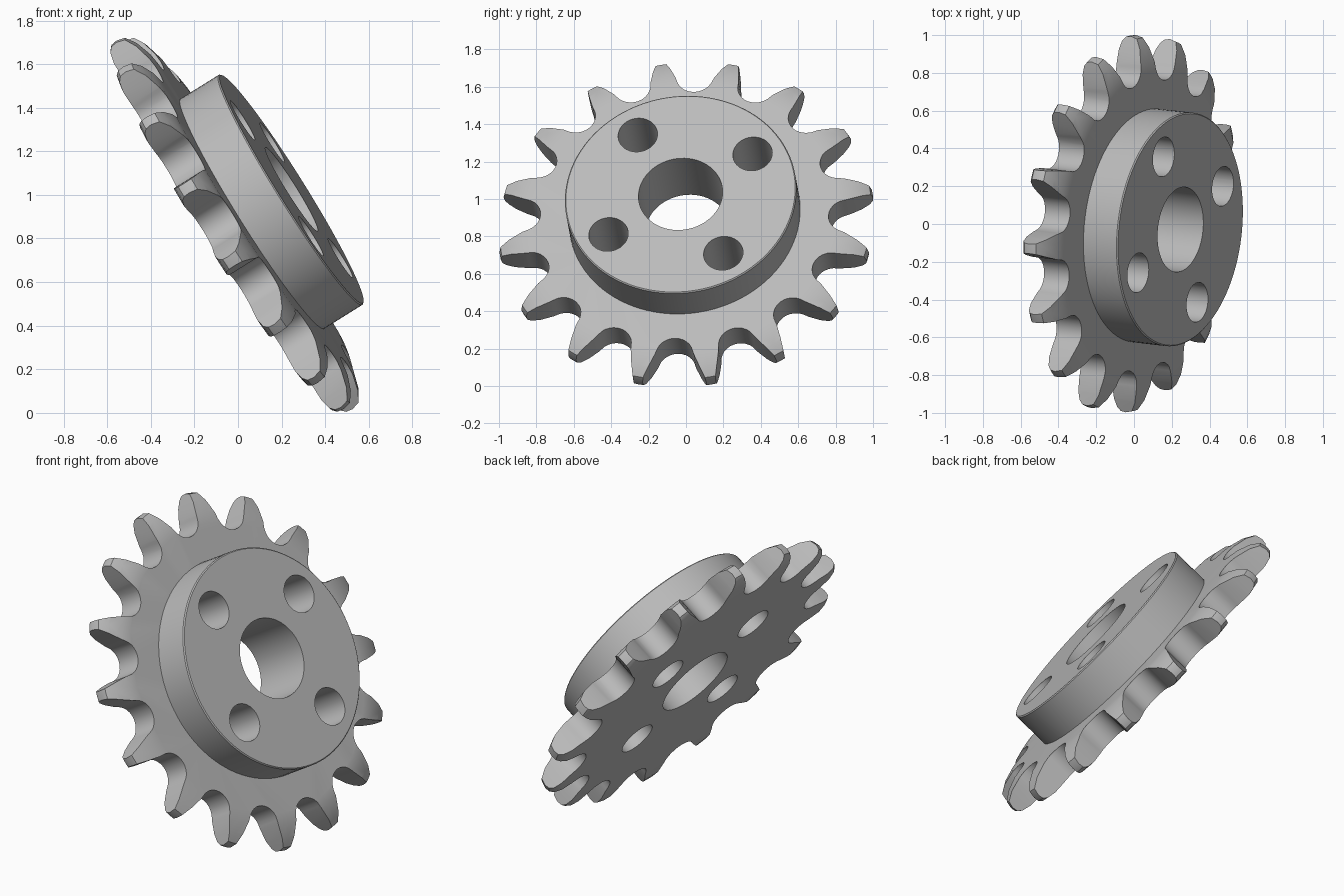
import bpy, bmesh, math
from mathutils import Matrix, Vector

if "Cube" in bpy.data.objects:
    bpy.data.objects.remove(bpy.data.objects["Cube"], do_unlink=True)

TEETH = 16
PITCH = math.tau / TEETH

# Tilted frame: local z is the wheel axis, local x points up the wheel face
tilt = math.radians(32)
axis = Vector((math.cos(tilt), -0.1, math.sin(tilt))).normalized()
up = Vector((-math.sin(tilt), 0, math.cos(tilt)))
frame = Matrix((up, axis.cross(up), axis)).transposed().to_4x4()
frame.translation = up * 0.74 + Vector((0, 0.046, 0))

steel = bpy.data.materials.new("grey_steel")
steel.use_nodes = True
grey = (0.5, 0.5, 0.5, 1)
steel.diffuse_color = grey
steel.node_tree.nodes["Principled BSDF"].inputs["Base Color"].default_value = grey


def loft(name, loops):
    """Closed solid through matching loops of points, bottom to top."""
    bm = bmesh.new()
    rings = [[bm.verts.new(p) for p in loop] for loop in loops]
    count = len(rings[0])
    for low, high in zip(rings, rings[1:]):
        for i in range(count):
            j = (i + 1) % count
            bm.faces.new((low[i], low[j], high[j], high[i]))
    bm.faces.new(rings[0][::-1])
    bm.faces.new(rings[-1])
    mesh = bpy.data.meshes.new(name)
    bm.to_mesh(mesh)
    bm.free()
    mesh.materials.append(steel)
    obj = bpy.data.objects.new(name, mesh)
    bpy.context.collection.objects.link(obj)
    obj.matrix_world = frame
    return obj


def lathe(name, profile, sides, cx=0, cy=0):
    """Round solid from (radius, height) points."""
    angles = [math.tau * i / sides for i in range(sides)]
    return loft(name, [[(cx + r * math.cos(a), cy + r * math.sin(a), z)
                        for a in angles] for r, z in profile])


def combine(obj, tool, operation):
    mod = obj.modifiers.new(operation.lower(), 'BOOLEAN')
    mod.operation = operation
    mod.solver = 'EXACT'
    mod.object = tool


def tooth_outline(z):
    """Toothed outline: round valleys and tapering, pointed teeth."""
    seat_r, seat = 0.875, 0.1
    half = []
    for k in range(7):
        t = math.radians(75) * k / 6
        half.append((seat_r - seat * math.cos(t), seat * math.sin(t)))
    half += [(0.867, 0.103), (0.93, 0.135), (0.986, 0.167), (1.02, 0.186)]
    side = [(r, -w) for r, w in half[:0:-1]] + half
    points = []
    for k in range(TEETH):
        a = math.radians(7.6) + PITCH * (k + 0.5)
        for r, w in side:
            points.append((r * math.cos(a) - w * math.sin(a),
                           r * math.sin(a) + w * math.cos(a), z))
    return points


# Toothed plate, its tips rounded off by a round blank
plate = loft("toothed_plate", [tooth_outline(0.3), tooth_outline(0.65)])
blank = lathe("blank", [(0.94, 0.386), (0.985, 0.397), (1.005, 0.415), (1.01, 0.445),
                        (1.0, 0.485), (0.95, 0.515), (0.87, 0.538), (0.82, 0.543)], 96)
combine(plate, blank, 'INTERSECT')

# Raised hub
hub = lathe("hub", [(0.622, 0.53), (0.622, 0.75), (0.616, 0.756)], 96)

# Centre bore and four bolt holes
tools = [lathe("bore", [(0.226, 0.1), (0.226, 0.9)], 64)]
for k in range(4):
    a = math.radians(30.7 + 90 * k)
    tools.append(lathe("bolt_hole", [(0.106, 0.1), (0.106, 0.9)], 40,
                       0.45 * math.cos(a), 0.45 * math.sin(a)))
for part in (plate, hub):
    for tool in tools:
        combine(part, tool, 'DIFFERENCE')

# Bake the cuts, then drop the cutters
bpy.context.view_layer.update()
graph = bpy.context.evaluated_depsgraph_get()
baked = {p: bpy.data.meshes.new_from_object(p.evaluated_get(graph)) for p in (plate, hub)}
for part, mesh in baked.items():
    part.modifiers.clear()
    part.data = mesh
for tool in tools + [blank]:
    bpy.data.objects.remove(tool, do_unlink=True)

# Smooth the round walls and keep the rims sharp
bpy.ops.object.select_all(action='DESELECT')
for part in (plate, hub):
    part.select_set(True)
bpy.context.view_layer.objects.active = plate
bpy.ops.object.shade_smooth_by_angle(angle=math.radians(30))
